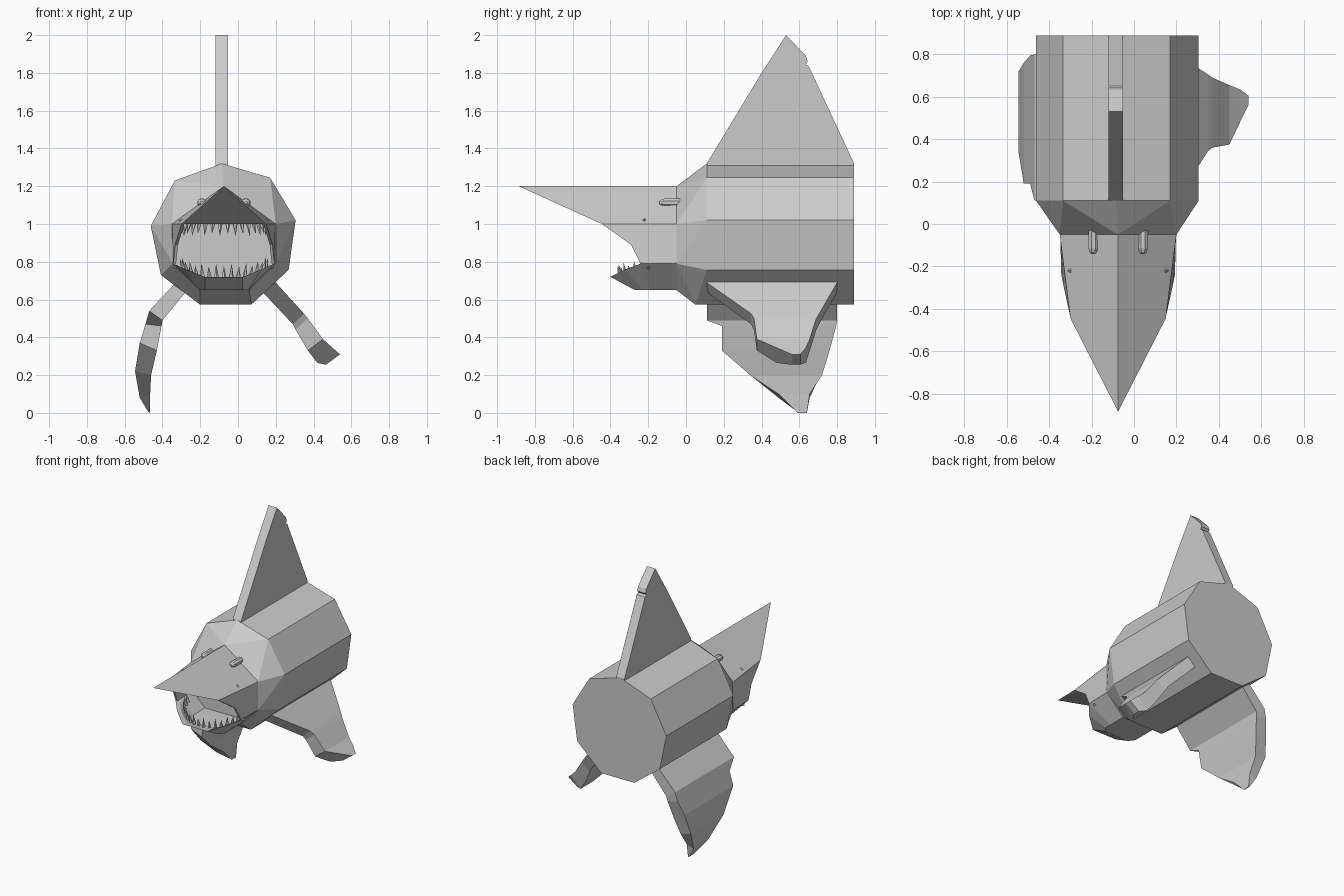
import bpy, bmesh, math
from mathutils import Vector

if "Cube" in bpy.data.objects:
    bpy.data.objects.remove(bpy.data.objects["Cube"])

CX = -0.075  # body axis
grey = bpy.data.materials.new("light_grey")
grey.diffuse_color = (0.6, 0.6, 0.6, 1)
grey.use_nodes = True
grey.node_tree.nodes["Principled BSDF"].inputs["Base Color"].default_value = grey.diffuse_color


def finish(name, bm):
    bmesh.ops.recalc_face_normals(bm, faces=bm.faces)
    me = bpy.data.meshes.new(name)
    bm.to_mesh(me)
    bm.free()
    me.materials.append(grey)
    ob = bpy.data.objects.new(name, me)
    bpy.context.collection.objects.link(ob)
    return ob


def loft(name, rings, closed=True):
    """Closed solid through a list of rings of equal length."""
    bm = bmesh.new()
    vs = [[bm.verts.new(p) for p in r] for r in rings]
    n = len(vs[0])
    for a, b in zip(vs, vs[1:]):
        for i in range(n):
            j = (i + 1) % n
            bm.faces.new((a[i], a[j], b[j], b[i]))
    bm.faces.new(vs[0])
    bm.faces.new(vs[-1])
    return finish(name, bm)


def cone(bm, base, tip, r, sides=5):
    """Small pointed tooth from base to tip."""
    axis = (Vector(tip) - Vector(base)).normalized()
    q = axis.to_track_quat('Z', 'Y')
    ring = [bm.verts.new(Vector(base) + q @ Vector((r * math.cos(k * math.tau / sides),
            r * math.sin(k * math.tau / sides), 0))) for k in range(sides)]
    top = bm.verts.new(tip)
    bm.faces.new(ring)
    for k in range(sides):
        bm.faces.new((ring[k], ring[(k + 1) % sides], top))


# body: nine-sided barrel tapering to the seven-sided head ring
barrel = [(-.085, 1.32), (.17, 1.245), (.305, 1.02), (.268, .757), (.07, .573),
          (-.2, .573), (-.408, .73), (-.462, .99), (-.335, 1.23)]
neck = [(CX, 1.2), (.2, 1.0), (.2, .79), (.06, .65), (-.2, .65), (-.345, .79), (-.35, 1.0)]
bm = bmesh.new()
for x, z in barrel:
    bm.verts.new((x, .89, z))
    bm.verts.new((x, .05 if z < .6 else .11, z))
for x, z in neck:
    bm.verts.new((x, -.05, z))
bmesh.ops.convex_hull(bm, input=bm.verts[:])
bmesh.ops.dissolve_limit(bm, angle_limit=.03, verts=bm.verts[:], edges=bm.edges[:])
finish("body", bm)

# pointed snout
bm = bmesh.new()
rb, tip, lb, lf, qb, qf = [bm.verts.new(p) for p in (
    (CX, -.05, 1.2), (CX, -.885, 1.2), (-.35, -.05, 1.0), (-.3, -.445, 1.0),
    (.2, -.05, 1.0), (.15, -.445, 1.0))]
for f in ((rb, tip, lf, lb), (rb, qb, qf, tip), (lf, tip, qf), (lb, lf, qf, qb), (rb, lb, qb)):
    bm.faces.new(f)
finish("snout", bm)


# lower jaw: hollow tray, half outline mirrored about the axis
def both(half):
    return ([(CX + w, y, z) for w, y, z in half] +
            [(CX - w, y, z) for w, y, z in reversed(half)])


loft("lower_jaw", [
    both([(.13, -.05, .65), (.13, -.18, .65), (.13, -.23, .65), (.1, -.27, .65)]),
    both([(.272, -.05, .79), (.268, -.24, .79), (.2, -.32, .76), (.1, -.4, .72)]),
    both([(.25, -.05, .78), (.245, -.23, .78), (.175, -.3, .745), (.085, -.365, .71)]),
    both([(.16, -.05, .69), (.16, -.18, .69), (.13, -.23, .69), (.08, -.27, .69)])])

# cheeks joining snout and jaw
for s, side in ((1, "right"), (-1, "left")):
    out = [(.273, -.05, .79), (.268, -.24, .79), (.258, -.29, .89), (.224, -.445, 1.0), (.273, -.05, 1.0)]
    loft(side + "_cheek", [[(CX + s * (w - d), y, z) for w, y, z in out] for d in (0, .015)])

# teeth along curved rows
for name, n, z0, h, w, yc, dy in (("upper_teeth", 16, 1.0, -.065, .215, -.1, .25),
                                  ("lower_teeth", 17, .72, .07, .225, -.12, .23)):
    bm = bmesh.new()
    for k in range(n):
        t = math.radians(-80 + 160 * k / (n - 1))
        x, y = CX + w * math.sin(t), yc - dy * math.cos(t)
        z = z0 + (.045 * math.sin(t) ** 4 if h > 0 else 0)
        hh = h * (1 if k % 2 else .8)
        cone(bm, (x, y, z), (x + .012 * math.sin(t), y - .012 * math.cos(t), z + hh), .013)
    finish(name, bm)

# eyes: bevelled bars on the brow
for x, side in ((CX + .117, "right"), (CX - .117, "left")):
    rings = []
    for y, k in ((-.015, .8), (-.025, 1), (-.115, 1), (-.132, .75), (-.14, .35)):
        rings.append([(x + .025 * k * math.cos(a * math.tau / 8 + .39), y,
                       1.113 + .023 * k * math.sin(a * math.tau / 8 + .39)) for a in range(8)])
    loft(side + "_eye", rings)

# tiny pores on the snout and jaw
bm = bmesh.new()
for s in (1, -1):
    for w, y, z in ((.222, -.22, 1.018), (.25, -.2, .77)):
        cone(bm, (CX + s * w, y, z), (CX + s * (w + .018), y, z), .012, 4)
finish("pores", bm)

# dorsal fin
fin = [(.11, 1.32), (.11, 1.25), (.88, 1.25), (.89, 1.32), (.65, 1.835), (.632, 1.845),
       (.645, 1.86), (.635, 1.89), (.53, 2.0), (.40, 1.8)]
loft("dorsal_fin", [[(x, y, z) for y, z in fin] for x in (-.12, -.052)])

# side fins: outer x, outer z, inner x, inner z, front y, back y
right = [(.15, .75, .08, .69, .11, .80), (.2, .69, .13, .64, .11, .80),
         (.35, .525, .29, .47, .345, .705), (.37, .50, .305, .44, .36, .69),
         (.45, .39, .37, .33, .375, .655), (.50, .345, .42, .265, .48, .635),
         (.54, .31, .465, .255, .56, .605)]
left = [(-.29, .75, -.21, .71, .11, .80), (-.33, .69, -.26, .66, .11, .80),
        (-.47, .54, -.40, .49, .11, .80), (-.49, .47, -.405, .46, .19, .795),
        (-.52, .37, -.43, .33, .19, .76), (-.545, .22, -.46, .2, .34, .72),
        (-.52, .08, -.465, .1, .49, .655), (-.475, .005, -.465, .0, .59, .64)]
for name, rows in (("right_side_fin", right), ("left_side_fin", left)):
    loft(name, [[(ox, a, oz), (ox, b, oz), (ix, b, iz), (ix, a, iz)]
                for ox, oz, ix, iz, a, b in rows])
